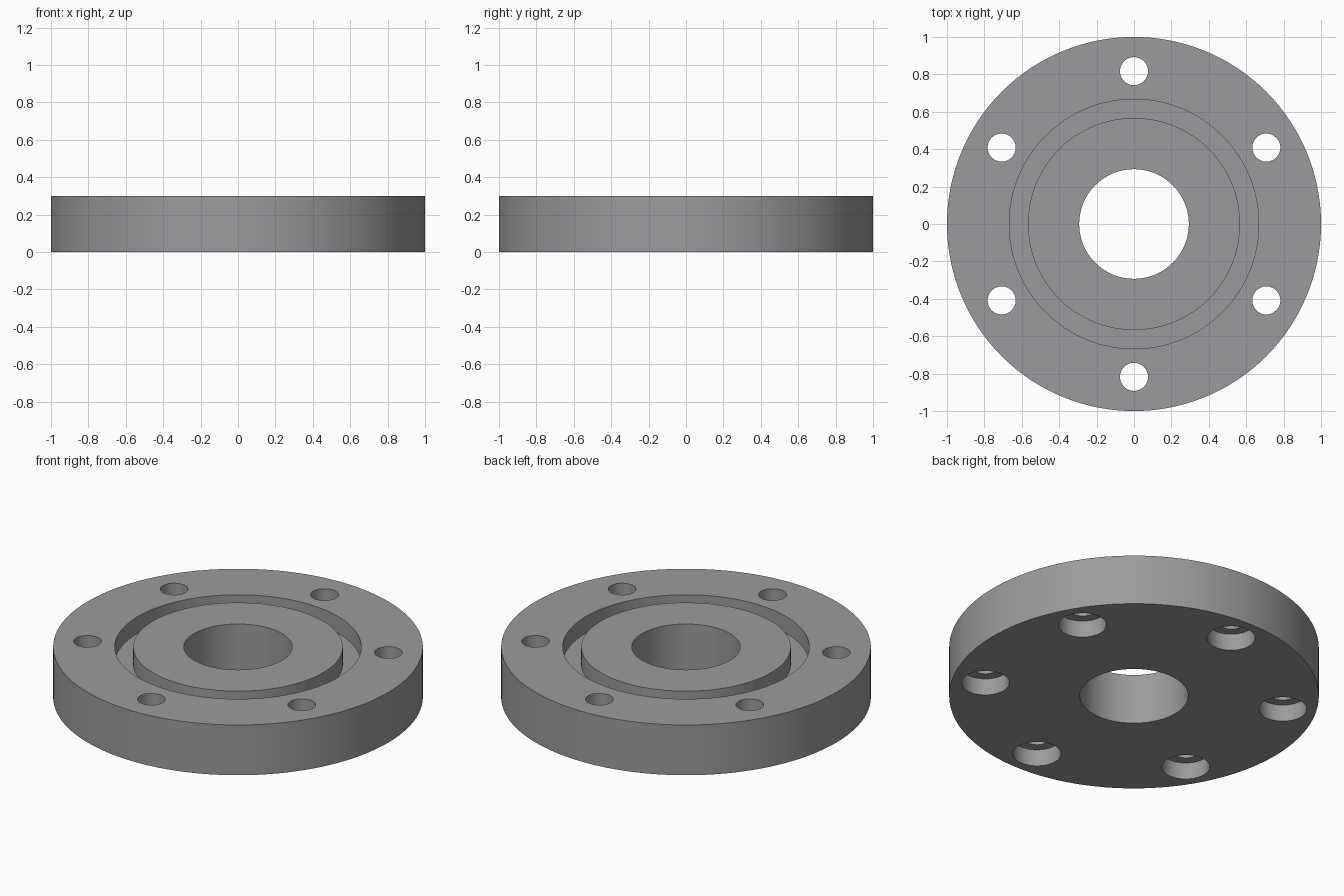
import bpy, bmesh, math
from mathutils import Matrix

if "Cube" in bpy.data.objects:
    bpy.data.objects.remove(bpy.data.objects["Cube"])

grey = bpy.data.materials.new("plain_grey")
grey.diffuse_color = (0.33, 0.33, 0.34, 1)
grey.use_nodes = True
grey.node_tree.nodes["Principled BSDF"].inputs["Base Color"].default_value = grey.diffuse_color


def lathe(bm, profile, segments, centre=(0, 0), closed=True):
    """Revolve (radius, height) points about a vertical axis."""
    rings = []
    for r, z in profile:
        rings.append([bm.verts.new((centre[0] + r * math.cos(math.tau * i / segments),
                                    centre[1] + r * math.sin(math.tau * i / segments), z))
                      for i in range(segments)])
    pairs = list(zip(rings, rings[1:]))
    if closed:
        pairs.append((rings[-1], rings[0]))
    else:
        bm.faces.new(rings[0])
        bm.faces.new(rings[-1])
    for a, b in pairs:
        for i in range(segments):
            j = (i + 1) % segments
            bm.faces.new((a[i], a[j], b[j], b[i]))


def finish(bm, name):
    bmesh.ops.recalc_face_normals(bm, faces=bm.faces)
    mesh = bpy.data.meshes.new(name)
    bm.to_mesh(mesh)
    bm.free()
    obj = bpy.data.objects.new(name, mesh)
    bpy.context.collection.objects.link(obj)
    mesh.materials.append(grey)
    return obj


# Flange disc with central bore and a ring groove in the top
bm = bmesh.new()
lathe(bm, [(0.293, 0), (1, 0), (1, 0.3), (0.667, 0.3), (0.667, 0.2),
           (0.567, 0.2), (0.567, 0.3), (0.293, 0.3)], 128)
flange = finish(bm, "flange_disc")

# Six bolt holes, each wider at the underside
bm = bmesh.new()
for k in range(6):
    a = math.radians(90 + 60 * k)
    lathe(bm, [(0.13, -0.1), (0.13, 0.1), (0.075, 0.1), (0.075, 0.4)], 48,
          (0.817 * math.cos(a), 0.817 * math.sin(a)), closed=False)
cutter = finish(bm, "bolt_hole_cutter")
cutter.hide_render = True

cut = flange.modifiers.new("bolt_holes", 'BOOLEAN')
cut.operation = 'DIFFERENCE'
cut.solver = 'EXACT'
cut.object = cutter
bpy.context.view_layer.objects.active = flange
flange.select_set(True)
bpy.ops.object.modifier_apply(modifier=cut.name)
bpy.data.objects.remove(cutter)

# Smooth round walls, crisp rims
bpy.ops.object.shade_smooth_by_angle(angle=math.radians(35))
